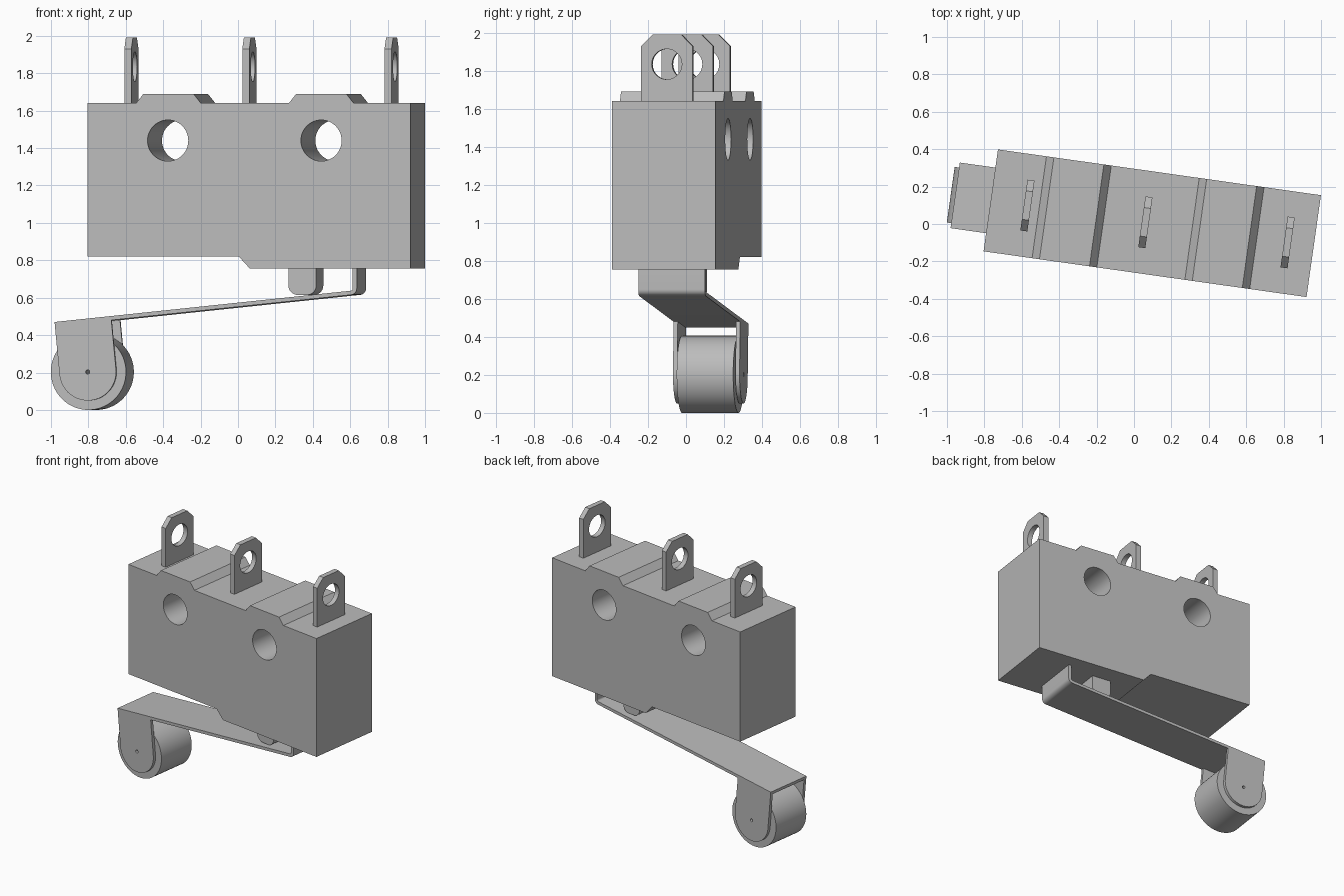
import bpy, bmesh
from math import radians, sin, cos

cube = bpy.data.objects.get("Cube")
if cube:
    bpy.data.objects.remove(cube, do_unlink=True)

grey = bpy.data.materials.new("plain grey")
grey.use_nodes = True
grey.diffuse_color = (0.5, 0.5, 0.5, 1)
grey.node_tree.nodes["Principled BSDF"].inputs["Base Color"].default_value = (0.5, 0.5, 0.5, 1)

TURN = radians(-8.06)      # whole switch is turned about z
CENTRE = (0.0975, 0.004, 0)
TILT = radians(5.9)        # slope of the lever


def arc(cx, cz, r, a0, a1, n=12):
    """Points on an arc, angles in degrees."""
    steps = [radians(a0 + (a1 - a0) * i / n) for i in range(n + 1)]
    return [(cx + r * cos(a), cz + r * sin(a)) for a in steps]


def circle(cx, cz, r, n=48):
    return arc(cx, cz, r, 0, 360, n)[:-1]


def prism(name, profile, low, high, axis="y"):
    """Extrude a profile of (across, z) points along x or y."""
    def place(p, d):
        return (p[0], d, p[1]) if axis == "y" else (d, p[0], p[1])
    bm = bmesh.new()
    face = bm.faces.new([bm.verts.new(place(p, low)) for p in profile])
    shift = (0, high - low, 0) if axis == "y" else (high - low, 0, 0)
    new = bmesh.ops.extrude_face_region(bm, geom=[face])["geom"]
    bmesh.ops.translate(bm, vec=shift, verts=[v for v in new if isinstance(v, bmesh.types.BMVert)])
    bmesh.ops.recalc_face_normals(bm, faces=bm.faces)
    mesh = bpy.data.meshes.new(name)
    bm.to_mesh(mesh)
    bm.free()
    mesh.materials.append(grey)
    obj = bpy.data.objects.new(name, mesh)
    bpy.context.collection.objects.link(obj)
    obj.location = CENTRE
    obj.rotation_euler.z = TURN
    return obj


def select(obj):
    bpy.ops.object.select_all(action="DESELECT")
    obj.select_set(True)
    bpy.context.view_layer.objects.active = obj


def drill(obj, cx, cz, r, axis="y"):
    """Cut a round hole right through a part."""
    cutter = prism("hole_cutter", circle(cx, cz, r), -2, 2, axis)
    cutter.hide_render = True
    mod = obj.modifiers.new("hole", "BOOLEAN")
    mod.operation = "DIFFERENCE"
    mod.solver = "EXACT"
    mod.object = cutter
    select(obj)
    bpy.ops.object.modifier_apply(modifier=mod.name)
    bpy.data.objects.remove(cutter, do_unlink=True)


def smooth(obj):
    select(obj)
    bpy.ops.object.shade_smooth_by_angle(angle=radians(30))


# Housing: stepped underside, two raised ribs on top, two mounting holes
TOP, RIB = 1.64, 1.69
outline = [(-0.872, 0.82), (-0.055, 0.82), (0.005, 0.755), (0.872, 0.755), (0.872, TOP)]
for start in (0.215, -0.61):
    outline += [(start + 0.35, TOP), (start + 0.31, RIB), (start + 0.04, RIB), (start, TOP)]
outline.append((-0.872, TOP))
housing = prism("housing", outline, -0.275, 0.275)
for x in (-0.438, 0.39):
    drill(housing, x, 1.44, 0.11)
smooth(housing)

# Three solder terminals with clipped corners and an eyelet
tab = [(-0.137, TOP), (0.137, TOP), (0.137, 1.93), (0.077, 1.99), (-0.077, 1.99), (-0.137, 1.93)]
for side, x in (("right", -0.674), ("middle", -0.037), ("left", 0.731)):
    terminal = prism(side + "_terminal", tab, x - 0.019, x + 0.019, "x")
    drill(terminal, 0, 1.835, 0.08, "x")
    smooth(terminal)

# Plunger with rounded lower corners
plunger = prism("plunger", [(0.343, 0.755), (0.193, 0.755)]
                + arc(0.243, 0.665, 0.05, 180, 270) + arc(0.293, 0.665, 0.05, 270, 360),
                -0.135, 0.135)
smooth(plunger)

# Sloping lever bent up into the housing
HALF, THICK = 0.177, 0.022
END_X, END_Z = -1.064, 0.47
bend_low = -90 + 5.9
lever = prism("lever", [(END_X, END_Z), (END_X + THICK * sin(TILT), END_Z - THICK * cos(TILT))]
              + arc(0.533, 0.65, 0.035, bend_low, 0, 8) + [(0.568, 0.757), (0.546, 0.757)]
              + arc(0.533, 0.65, 0.013, 0, bend_low, 8), -HALF, HALF)
smooth(lever)

# Fork cheeks holding the roller
AXLE_X, AXLE_Z, CHEEK = -0.885, 0.203, 0.153
rise = 2 * CHEEK
cheek = [(END_X, END_Z)] + arc(AXLE_X, AXLE_Z, CHEEK, 185.9, 365.9, 32)
cheek.append((END_X + rise * cos(TILT), END_Z + rise * sin(TILT)))
for side, low in (("front", -HALF), ("back", HALF - THICK)):
    plate = prism(side + "_fork_cheek", cheek, low, low + THICK)
    drill(plate, AXLE_X, AXLE_Z, 0.011)
    smooth(plate)

# Roller
roller = prism("roller", circle(AXLE_X, AXLE_Z, 0.203, 64), -0.15, 0.15)
drill(roller, AXLE_X, AXLE_Z, 0.011)
smooth(roller)
